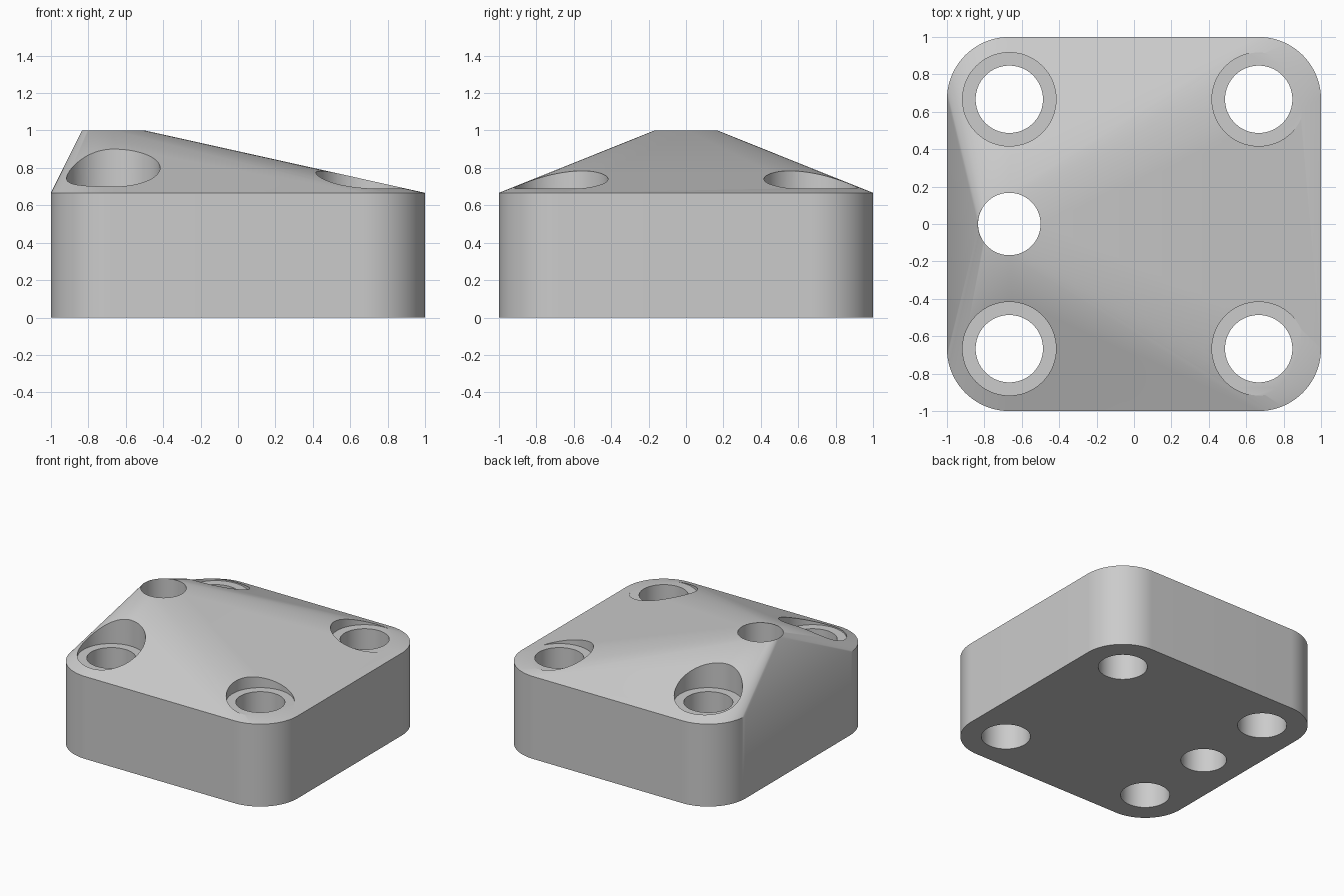
import bpy, bmesh, math
from mathutils import Matrix

cube = bpy.data.objects.get("Cube")
if cube:
    bpy.data.objects.remove(cube, do_unlink=True)

grey = bpy.data.materials.new("light_grey")
grey.use_nodes = True
colour = (0.6, 0.6, 0.6, 1)
grey.diffuse_color = colour
grey.node_tree.nodes["Principled BSDF"].inputs["Base Color"].default_value = colour

CORNER = 2 / 3        # corner and screw hole centres
ROUND = 1 / 3         # corner radius
WALL = 2 / 3          # wall height
SPIRE = (-2 / 3, 0)   # centre of the raised hole
SEGMENTS = 96


def add_object(name, bm):
    mesh = bpy.data.meshes.new(name)
    bmesh.ops.recalc_face_normals(bm, faces=bm.faces)
    bm.to_mesh(mesh)
    bm.free()
    mesh.materials.append(grey)
    obj = bpy.data.objects.new(name, mesh)
    bpy.context.collection.objects.link(obj)
    return obj


def ring(bm, x, y, z, radius):
    bmesh.ops.create_circle(bm, segments=SEGMENTS, radius=radius,
                            matrix=Matrix.Translation((x, y, z)))


def cut_cylinder(target, x, y, radius, bottom, top):
    bm = bmesh.new()
    bmesh.ops.create_cone(bm, cap_ends=True, segments=SEGMENTS, radius1=radius,
                          radius2=radius, depth=top - bottom,
                          matrix=Matrix.Translation((x, y, (bottom + top) / 2)))
    cutter = add_object("hole_cutter", bm)
    cutter.hide_render = True
    mod = target.modifiers.new("hole", 'BOOLEAN')
    mod.operation = 'DIFFERENCE'
    mod.solver = 'EXACT'
    mod.object = cutter
    bpy.context.view_layer.objects.active = target
    bpy.ops.object.modifier_apply(modifier=mod.name)
    bpy.data.objects.remove(cutter, do_unlink=True)


# Rounded block whose top rises to the rim of the off-centre hole
corners = [(sx * CORNER, sy * CORNER) for sx in (-1, 1) for sy in (-1, 1)]
bm = bmesh.new()
for x, y in corners:
    ring(bm, x, y, 0, ROUND)
    ring(bm, x, y, WALL, ROUND)
ring(bm, *SPIRE, 1, 0.168)
hull = bmesh.ops.convex_hull(bm, input=bm.verts)
unused = {g for g in hull["geom_interior"] + hull["geom_unused"]
          if isinstance(g, bmesh.types.BMVert)}
bmesh.ops.delete(bm, geom=list(unused), context='VERTS')
bmesh.ops.dissolve_limit(bm, angle_limit=math.radians(0.1),
                         verts=bm.verts, edges=bm.edges)
body = add_object("mounting_block", bm)

# Counterbored screw holes and the central-edge through hole
for x, y in corners:
    cut_cylinder(body, x, y, 0.25, 0.69, 1.5)
    cut_cylinder(body, x, y, 0.18, -0.5, 1.5)
cut_cylinder(body, *SPIRE, 0.167, -0.5, 1.5)

# Smooth curved walls, sharp rims
bpy.ops.object.select_all(action='DESELECT')
body.select_set(True)
bpy.context.view_layer.objects.active = body
bpy.ops.object.shade_smooth_by_angle(angle=math.radians(30))
